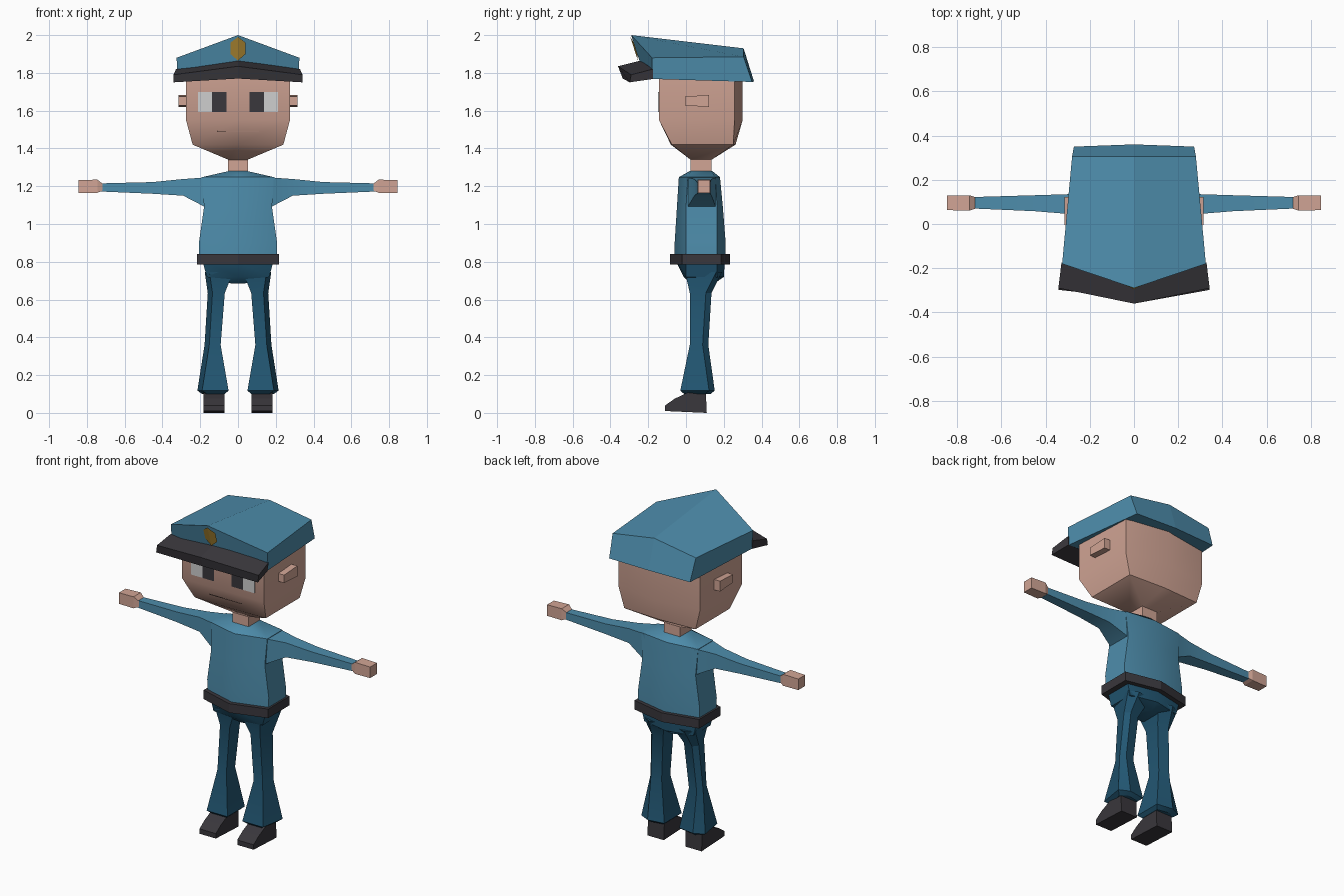
import bpy, bmesh, math

if "Cube" in bpy.data.objects:
    bpy.data.objects.remove(bpy.data.objects["Cube"])


def material(name, rgb):
    m = bpy.data.materials.new(name)
    m.diffuse_color = (*rgb, 1)
    m.use_nodes = True
    m.node_tree.nodes["Principled BSDF"].inputs["Base Color"].default_value = m.diffuse_color
    return m


SHIRT = material("shirt blue", (0.075, 0.265, 0.41))
PANTS = material("trouser blue", (0.016, 0.094, 0.17))
SKIN = material("skin", (0.64, 0.375, 0.30))
BLACK = material("charcoal", (0.041, 0.038, 0.045))
WHITE = material("eye white", (0.62, 0.62, 0.62))
GOLD = material("badge gold", (0.46, 0.27, 0.035))


def build(name, verts, faces, mat, smooth=0):
    """Mesh object from points and faces, normals made consistent."""
    me = bpy.data.meshes.new(name)
    me.from_pydata(verts, [], faces)
    bm = bmesh.new()
    bm.from_mesh(me)
    bmesh.ops.recalc_face_normals(bm, faces=bm.faces)
    bm.to_mesh(me)
    bm.free()
    ob = bpy.data.objects.new(name, me)
    bpy.context.collection.objects.link(ob)
    me.materials.append(mat)
    if smooth:
        bpy.ops.object.select_all(action='DESELECT')
        ob.select_set(True)
        bpy.context.view_layer.objects.active = ob
        bpy.ops.object.shade_smooth_by_angle(angle=math.radians(smooth))
    return ob


def loft(name, rings, mat, smooth=0, split=False):
    """Skin a stack of equal rings and close both ends."""
    n = len(rings[0])
    verts = [p for r in rings for p in r]
    faces = [(k * n + i, k * n + (i + 1) % n, (k + 1) * n + (i + 1) % n, (k + 1) * n + i)
             for k in range(len(rings) - 1) for i in range(n)]
    for s in (0, (len(rings) - 1) * n):
        if split:  # six-sided ends folded along the centre line
            faces += [(s, s + 1, s + 2, s + 3), (s + 3, s + 4, s + 5, s)]
        else:
            faces.append(tuple(range(s, s + n)))
    return build(name, verts, faces, mat, smooth)


def hexring(z, w, yf, yb, mf, mb):
    """Six-sided section: corners at +-w, bulging at front and back centre."""
    return [(0, mf, z), (w, yf, z), (w, yb, z), (0, mb, z), (-w, yb, z), (-w, yf, z)]


def hexloft(name, sections, mat, smooth=0):
    return loft(name, [hexring(*s) for s in sections], mat, smooth, True)


def box(name, x, y, z, mat):
    rings = [[(x[0], y[0], h), (x[1], y[0], h), (x[1], y[1], h), (x[0], y[1], h)] for h in z]
    return loft(name, rings, mat)


def flip(rings, s):
    return [[(s * x, y, z) for x, y, z in r] for r in rings]


# Torso, belt, hips
hexloft("shirt", [
    (0.81, 0.205, 0.0, 0.165, -0.06, 0.21),
    (0.90, 0.207, 0.0, 0.165, -0.06, 0.21),
    (1.09, 0.18, 0.0, 0.165, -0.048, 0.195),
    (1.248, 0.19, 0.01, 0.155, -0.038, 0.18),
    (1.28, 0.05, 0.025, 0.135, 0.02, 0.14)], SHIRT, 40)
hexloft("belt", [(z, 0.217, -0.02, 0.185, -0.085, 0.232) for z in (0.785, 0.84)], BLACK)
hexloft("hips", [
    (0.685, 0.036, 0.03, 0.14, 0.025, 0.15),
    (0.72, 0.165, 0.0, 0.165, -0.012, 0.2),
    (0.80, 0.187, 0.0, 0.165, -0.052, 0.205)][::-1], PANTS, 40)

# Neck and head
box("neck", (-0.053, 0.053), (0.025, 0.135), (1.25, 1.36), SKIN)
hexloft("head", [
    (1.34, 0.05, 0.025, 0.135, 0.025, 0.135),
    (1.42, 0.24, -0.075, 0.25, -0.08, 0.262),
    (1.55, 0.275, -0.143, 0.257, -0.143, 0.30),
    (1.80, 0.275, -0.143, 0.257, -0.143, 0.30)], SKIN, 40)
build("mouth", [(-0.11, -0.122, 1.494), (0.11, -0.122, 1.494),
                (0.11, -0.119, 1.487), (-0.11, -0.119, 1.487)], [(0, 1, 2, 3)], SKIN)

# Cap crown with a raised centre ridge
base = [(0, -0.226, 1.80), (0.32, -0.18, 1.768), (0.272, 0.35, 1.752),
        (0, 0.36, 1.755), (-0.272, 0.35, 1.752), (-0.32, -0.18, 1.768)]
top = [(0, -0.29, 2.0), (0.325, -0.18, 1.88), (0.28, 0.305, 1.885),
       (0, 0.305, 1.93), (-0.28, 0.305, 1.885), (-0.325, -0.18, 1.88)]
loft("cap_crown", [base, top], SHIRT, 0, True)

# Cap visor, swept from side to side through the centre
side = [(0.328, -0.175, 1.82), (0.342, -0.29, 1.79), (0.342, -0.298, 1.75), (0.322, -0.175, 1.768)]
middle = [(0, -0.24, 1.865), (0, -0.36, 1.835), (0, -0.335, 1.77), (0, -0.215, 1.795)]
loft("cap_visor", flip([side], -1) + [middle, side], BLACK)

# Badge folded over the front crease of the crown
badge = [(x, -0.298 + 0.32 * (2 - z) + 0.22 * abs(x), z) for x, z in
         [(0, 1.99), (0.04, 1.96), (0.04, 1.90), (0, 1.865), (-0.04, 1.90), (-0.04, 1.96)]]
build("cap_badge", badge, [(0, 1, 2, 3), (3, 4, 5, 0)], GOLD)


def arm_ring(x, y0, y1, z0, z1):
    return [(x, y0, z0), (x, y1, z0), (x, y1, z1), (x, y0, z1)]


def leg_ring(z, xi, xo, yf, yb):
    """Five-sided section, widest towards the back."""
    return [(xi, yf, z), (xo - 0.025, yf, z), (xo, yb - 0.03, z),
            ((xi + xo) / 2 + 0.02, yb, z), (xi, yb - 0.015, z)]


for s, tag in ((1, "left"), (-1, "right")):
    # Eyes and ears
    for part, a, b, m in (("pupil", 0.06, 0.137, BLACK), ("eye_white", 0.137, 0.213, WHITE)):
        box(f"{tag}_{part}", sorted((s * a, s * b)), (-0.147, -0.141), (1.592, 1.70), m)
    ear = [[(0.265, y, z0), (0.314, y, z0), (0.314, y, z1), (0.265, y, z1)]
           for y, z0, z1 in ((-0.005, 1.627, 1.675), (0.122, 1.62, 1.683))]
    loft(f"{tag}_ear", flip(ear, s), SKIN)

    # Sleeve and hand
    sleeve = [arm_ring(*a) for a in (
        (0.165, 0.005, 0.16, 1.085, 1.247), (0.29, 0.045, 0.135, 1.15, 1.238),
        (0.45, 0.058, 0.13, 1.16, 1.222), (0.725, 0.07, 0.122, 1.172, 1.215))]
    loft(f"{tag}_sleeve", flip(sleeve, s), SHIRT, 30)
    hand = [arm_ring(*a) for a in (
        (0.715, 0.07, 0.12, 1.178, 1.212), (0.745, 0.06, 0.13, 1.165, 1.235),
        (0.845, 0.063, 0.128, 1.165, 1.232))]
    loft(f"{tag}_hand", flip(hand, s), SKIN)

    # Flared trouser leg
    leg = [leg_ring(*a) for a in (
        (0.745, 0.025, 0.176, -0.005, 0.19), (0.635, 0.07, 0.16, 0.02, 0.135),
        (0.36, 0.092, 0.177, 0.02, 0.118), (0.118, 0.05, 0.215, -0.03, 0.152),
        (0.10, 0.07, 0.19, -0.01, 0.13))]
    loft(f"{tag}_trouser_leg", flip(leg, s), PANTS, 25)

    # Shoe, a side profile given width
    profile = [(-0.11, 0.01), (-0.11, 0.04), (-0.06, 0.075), (0.01, 0.108), (0.105, 0.108), (0.11, 0.0)]
    shoe = [[(x, y, z) for y, z in profile] for x in (0.072, 0.182)]
    loft(f"{tag}_shoe", flip(shoe, s), BLACK)
